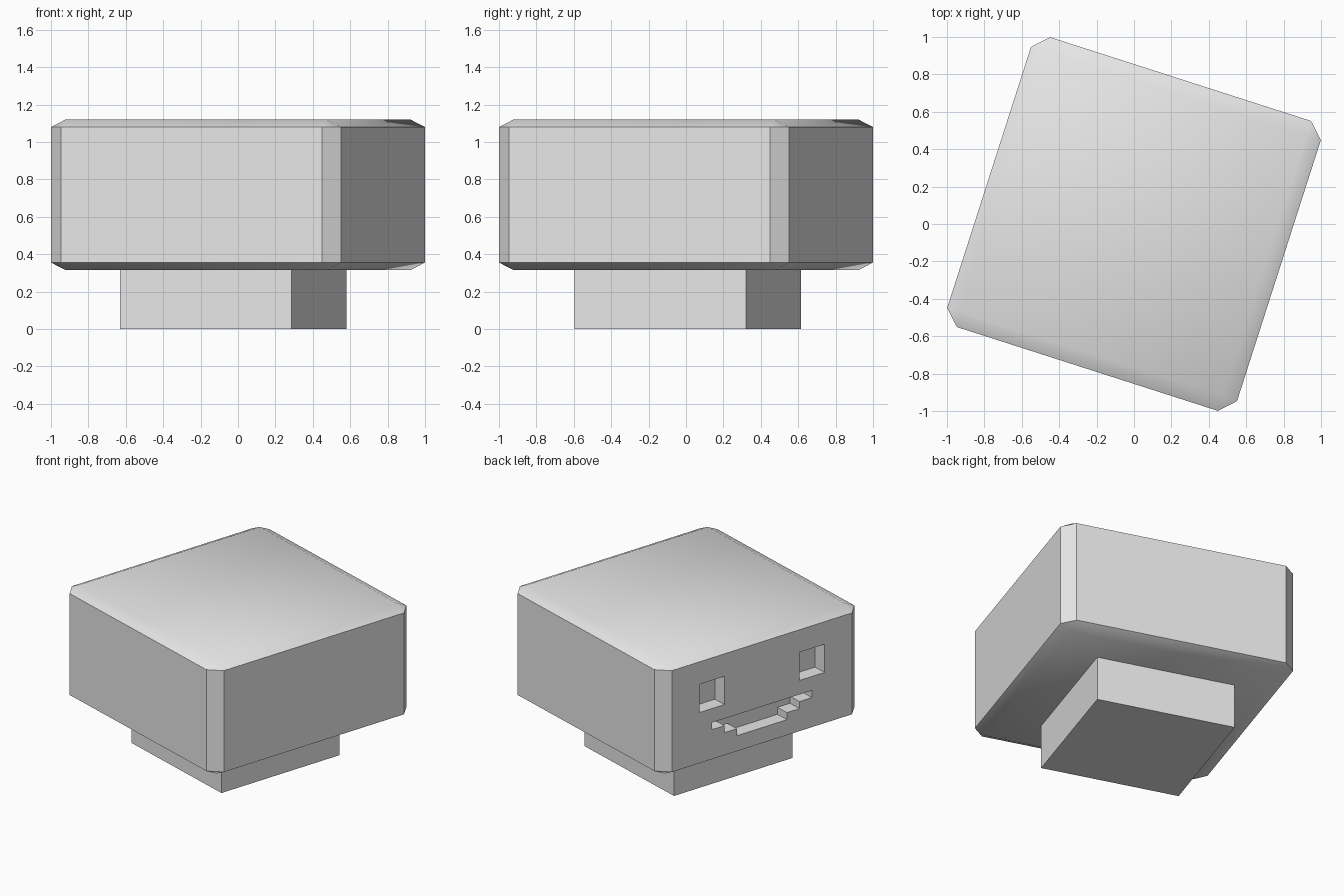
import bpy, bmesh, math
from mathutils import Matrix, Vector

if "Cube" in bpy.data.objects:
    bpy.data.objects.remove(bpy.data.objects["Cube"], do_unlink=True)

TURN = math.radians(-17.8)
HALF = 0.814                 # half width of the head
BOTTOM, TOP = 0.315, 1.12    # head height range
UNIT = HALF / 8              # grid unit of the carved face
ROW = (TOP - BOTTOM) / 8

grey = bpy.data.materials.new("plain_grey")
grey.use_nodes = True
grey.diffuse_color = (0.8, 0.8, 0.8, 1)
grey.node_tree.nodes["Principled BSDF"].inputs["Base Color"].default_value = (0.8, 0.8, 0.8, 1)


def make_object(name, bm):
    bmesh.ops.recalc_face_normals(bm, faces=bm.faces)
    mesh = bpy.data.meshes.new(name)
    bm.to_mesh(mesh)
    bm.free()
    mesh.materials.append(grey)
    obj = bpy.data.objects.new(name, mesh)
    bpy.context.collection.objects.link(obj)
    return obj


def box(half, low, high, bevel=0):
    """Square block; the bevel is flattened together with the height."""
    bm = bmesh.new()
    bmesh.ops.create_cube(bm, size=2 * half)
    if bevel:
        bmesh.ops.bevel(bm, geom=bm.edges[:], offset=bevel, segments=1,
                        affect='EDGES', profile=0.5)
    bmesh.ops.scale(bm, vec=(1, 1, (high - low) / (2 * half)), verts=bm.verts)
    bmesh.ops.translate(bm, vec=(0, 0, (low + high) / 2), verts=bm.verts)
    return bm


def add_prism(bm, outline):
    """Solid through the -x side of the head, one unit deep; outline in grid units."""
    verts = [bm.verts.new((-HALF - UNIT, y * UNIT, BOTTOM + z * ROW)) for y, z in outline]
    face = bm.faces.new(verts)
    new = bmesh.ops.extrude_face_region(bm, geom=[face])["geom"]
    moved = [v for v in new if isinstance(v, bmesh.types.BMVert)]
    bmesh.ops.translate(bm, vec=(2 * UNIT, 0, 0), verts=moved)


# Head with chamfered edges
head = make_object("head", box(HALF, BOTTOM, TOP, 0.081))

# Recessed eyes and stepped smile
carve = bmesh.new()
for side in (-1, 1):
    add_prism(carve, [(side * 3, 4), (side * 5, 4), (side * 5, 6), (side * 3, 6)])
steps = [(2, 1.5), (2, 2), (3, 2), (3, 2.5), (4, 2.5), (4, 3)]
add_prism(carve, steps + [(-y, z) for y, z in reversed(steps)])
cutter = make_object("face_cutter", carve)
cutter.hide_render = True

cut = head.modifiers.new("carve_face", 'BOOLEAN')
cut.operation = 'DIFFERENCE'
cut.solver = 'EXACT'
cut.object = cutter
bpy.ops.object.select_all(action='DESELECT')
head.select_set(True)
bpy.context.view_layer.objects.active = head
bpy.ops.object.modifier_apply(modifier=cut.name)
bpy.data.objects.remove(cutter, do_unlink=True)
bpy.ops.object.shade_smooth_by_angle(angle=math.radians(30))
head.rotation_euler.z = TURN

# Neck block below the head
neck = make_object("neck", box(0.481, 0, BOTTOM))
neck.location = (-0.025, 0.01, 0)
neck.rotation_euler.z = TURN
